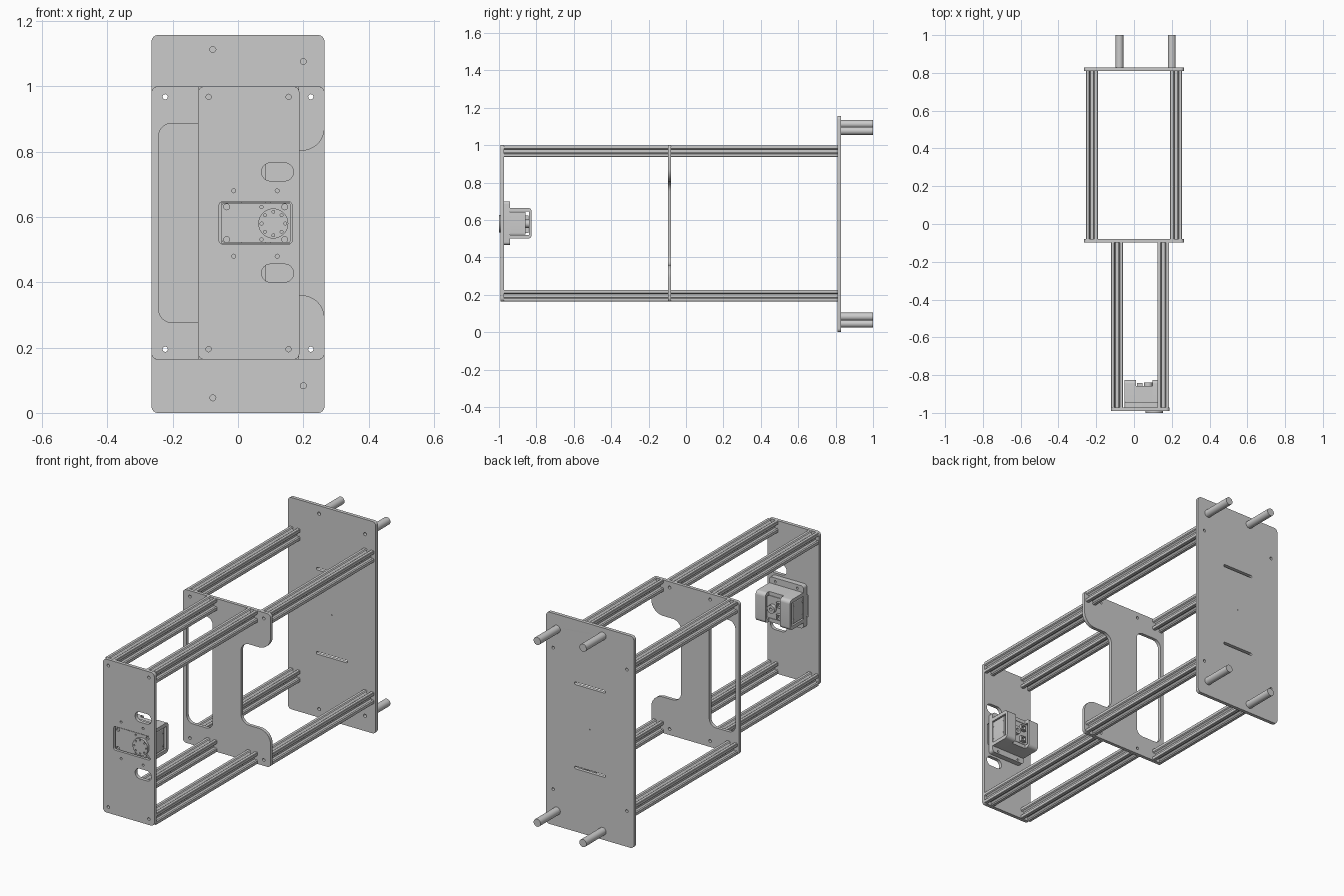
import bpy, bmesh
from math import sin, cos, pi, radians
from mathutils import Matrix

if "Cube" in bpy.data.objects:
    bpy.data.objects.remove(bpy.data.objects["Cube"])

# local (u, v, depth) -> world: Y extrudes along y with u=x, v=z; X extrudes along x with u=y, v=z
AXES = {'Y': Matrix(((1, 0, 0, 0), (0, 0, -1, 0), (0, 1, 0, 0), (0, 0, 0, 1))),
        'X': Matrix(((0, 0, 1, 0), (1, 0, 0, 0), (0, 1, 0, 0), (0, 0, 0, 1)))}


def rounded(pts, seg=8):
    """Polygon with right-angled corners (u, v, radius) -> rounded outline."""
    out = []
    for i, (u, v, r) in enumerate(pts):
        if not r:
            out.append((u, v))
            continue
        def toward(q):
            du, dv = q[0] - u, q[1] - v
            n = (du * du + dv * dv) ** 0.5
            return du / n, dv / n
        a, b = toward(pts[i - 1]), toward(pts[(i + 1) % len(pts)])
        for k in range(seg + 1):
            t = pi / 2 * k / seg
            out.append(tuple(p + r * (a[j] + b[j]) - r * (a[j] * sin(t) + b[j] * cos(t))
                             for j, p in enumerate((u, v))))
    return out


def rect(u0, u1, v0, v1, r=0.0):
    return rounded([(u0, v0, r), (u1, v0, r), (u1, v1, r), (u0, v1, r)])


def circle(u, v, r, n=24):
    return [(u + r * cos(2 * pi * k / n), v + r * sin(2 * pi * k / n)) for k in range(n)]


def extrude(name, loops, d0, d1, axis='Y'):
    """Solid from an outline plus hole loops, between d0 and d1 along the axis."""
    cu = bpy.data.curves.new(name, 'CURVE')
    cu.dimensions, cu.fill_mode, cu.extrude = '2D', 'BOTH', (d1 - d0) / 2
    for loop in loops:
        sp = cu.splines.new('POLY')
        sp.points.add(len(loop) - 1)
        for p, (u, v) in zip(sp.points, loop):
            p.co = (u, v, 0, 1)
        sp.use_cyclic_u = True
    tmp = bpy.data.objects.new(name + "_curve", cu)
    bpy.context.collection.objects.link(tmp)
    dg = bpy.context.evaluated_depsgraph_get()
    me = bpy.data.meshes.new_from_object(tmp.evaluated_get(dg))
    bpy.data.objects.remove(tmp)
    mid = (d0 + d1) / 2
    shift = (0, mid, 0) if axis == 'Y' else (mid, 0, 0)
    me.transform(Matrix.Translation(shift) @ AXES[axis])
    bm = bmesh.new()
    bm.from_mesh(me)
    bmesh.ops.remove_doubles(bm, verts=bm.verts, dist=1e-5)
    bmesh.ops.recalc_face_normals(bm, faces=bm.faces)
    bm.to_mesh(me)
    bm.free()
    me.shade_smooth()
    me.set_sharp_from_angle(angle=radians(30))
    ob = bpy.data.objects.new(name, me)
    bpy.context.collection.objects.link(ob)
    return ob


RAIL_Z = (0.195, 0.968)
FRONT_X, BACK_X = (-0.09, 0.155), (-0.223, 0.223)
BORE = 0.008
STANDOFFS = [(-0.077, 0.046), (0.2, 0.083), (-0.077, 1.113), (0.2, 1.076)]
front_holes = [circle(x, z, BORE) for x in FRONT_X for z in RAIL_Z]
back_holes = [circle(x, z, BORE) for x in BACK_X for z in RAIL_Z]
mount_holes = [circle(x, z, 0.006, 16) for x in (-0.013, 0.12) for z in (0.48, 0.68)]

# Back plate with slots, and standoffs behind it
extrude("back_plate", [rect(-0.265, 0.265, 0.0, 1.157, 0.02)] + back_holes
        + [circle(x, z, 0.009) for x, z in STANDOFFS]
        + [rect(-0.094, 0.094, z - 0.007, z + 0.007, 0.0069) for z in (0.35, 0.81)]
        + [circle(0, 0.58, 0.003, 12)], 0.81, 0.829)
for x, z in STANDOFFS:
    extrude("standoff", [circle(x, z, 0.021, 32)], 0.829, 1.0)

# Middle plate with closed window on one side and open cut-out on the other
extrude("middle_plate", [rounded([
    (-0.265, 0.163, 0.02), (0.265, 0.163, 0.02), (0.265, 0.36, 0.07), (0.085, 0.36, 0.05),
    (0.085, 0.803, 0.05), (0.265, 0.803, 0.07), (0.265, 1.0, 0.02), (-0.265, 1.0, 0.02)]),
    rect(-0.243, -0.085, 0.277, 0.887, 0.04)] + back_holes + front_holes, -0.097, -0.079)

# Front plate with servo opening and cable slots
extrude("front_plate", [rect(-0.122, 0.188, 0.163, 1.0, 0.02),
                        rect(-0.058, 0.166, 0.517, 0.647, 0.012)]
        + [rect(0.072, 0.17, z - 0.0275, z + 0.0275, 0.0273) for z in (0.428, 0.738)]
        + front_holes + mount_holes, -0.991, -0.972)

# Slotted rails: one eighth of the profile, mirrored and turned
half = [(2.7, 4.2), (5.5, 7.0), (5.5, 8.2), (3.1, 8.2), (4.7, 10), (9.3, 10), (10, 9.3)]
side = [(-u, v) for u, v in reversed(half[:-1])] + half[:-1]
profile = []
for q in range(4):
    c, s = cos(-q * pi / 2), sin(-q * pi / 2)
    profile += [((u * c - v * s) * 0.00315, (u * s + v * c) * 0.00315) for u, v in side]
for name, xs, y0, y1 in (("front_rail", FRONT_X, -0.972, -0.097),
                         ("back_rail", BACK_X, -0.079, 0.81)):
    for x in xs:
        for z in RAIL_Z:
            extrude(name, [[(x + u, z + v) for u, v in profile], circle(x, z, BORE)], y0, y1)

# Servo bracket: flange, two C-shaped arms, and walls joining them
extrude("bracket_flange", [rect(-0.05, 0.157, 0.467, 0.7, 0.015),
                           rect(-0.049, 0.156, 0.52, 0.645)] + mount_holes, -0.972, -0.942)
c_shape = rounded([(-0.942, 0.5, 0), (-0.825, 0.5, 0.02), (-0.825, 0.665, 0.02), (-0.942, 0.665, 0),
                   (-0.942, 0.645, 0), (-0.84, 0.645, 0), (-0.84, 0.52, 0), (-0.942, 0.52, 0)])
for x0, x1 in ((-0.05, 0.01), (0.098, 0.157)):
    extrude("bracket_arm", [c_shape], x0, x1, 'X')
for z in (0.5, 0.645):
    extrude("bracket_wall", [rect(0.01, 0.098, z, z + 0.02)], -0.942, -0.858)

# Servo body, face with screws, output horn, rear idler and connectors
corners = [(x, z) for x in (-0.035, 0.143) for z in (0.531, 0.631)]
extrude("servo_body", [rect(-0.046, 0.153, 0.522, 0.643, 0.006)], -0.975, -0.858)
extrude("servo_face", [rect(-0.05, 0.162, 0.522, 0.643, 0.008)]
        + [circle(x, z, 0.009, 16) for x, z in corners]
        + [circle(0.072, z, 0.005, 12) for z in (0.531, 0.631)], -0.986, -0.975)
for x, z in corners:
    extrude("servo_screw", [circle(x, z, 0.0075, 16), circle(x, z, 0.004, 6)], -0.975, -0.983)
extrude("servo_horn", [circle(0.108, 0.58, 0.046, 40)]
        + [circle(0.108 + 0.036 * cos(k * pi / 4), 0.58 + 0.036 * sin(k * pi / 4), 0.0045, 12)
           for k in range(8)], -1.0, -0.986)
extrude("servo_idler", [circle(0.075, 0.58, 0.022), circle(0.075, 0.58, 0.008)], -0.858, -0.838)
for z in (0.545, 0.61):
    extrude("servo_connector", [rect(0.016, 0.046, z - 0.015, z + 0.015),
                                rect(0.021, 0.041, z - 0.01, z + 0.01)], -0.858, -0.842)
for x in (-0.0465, 0.1535):
    for y in (-0.94, -0.865):
        for z in (0.545, 0.615):
            extrude("servo_side_screw", [circle(y, z, 0.005, 12)], x - 0.001, x + 0.001, 'X')
